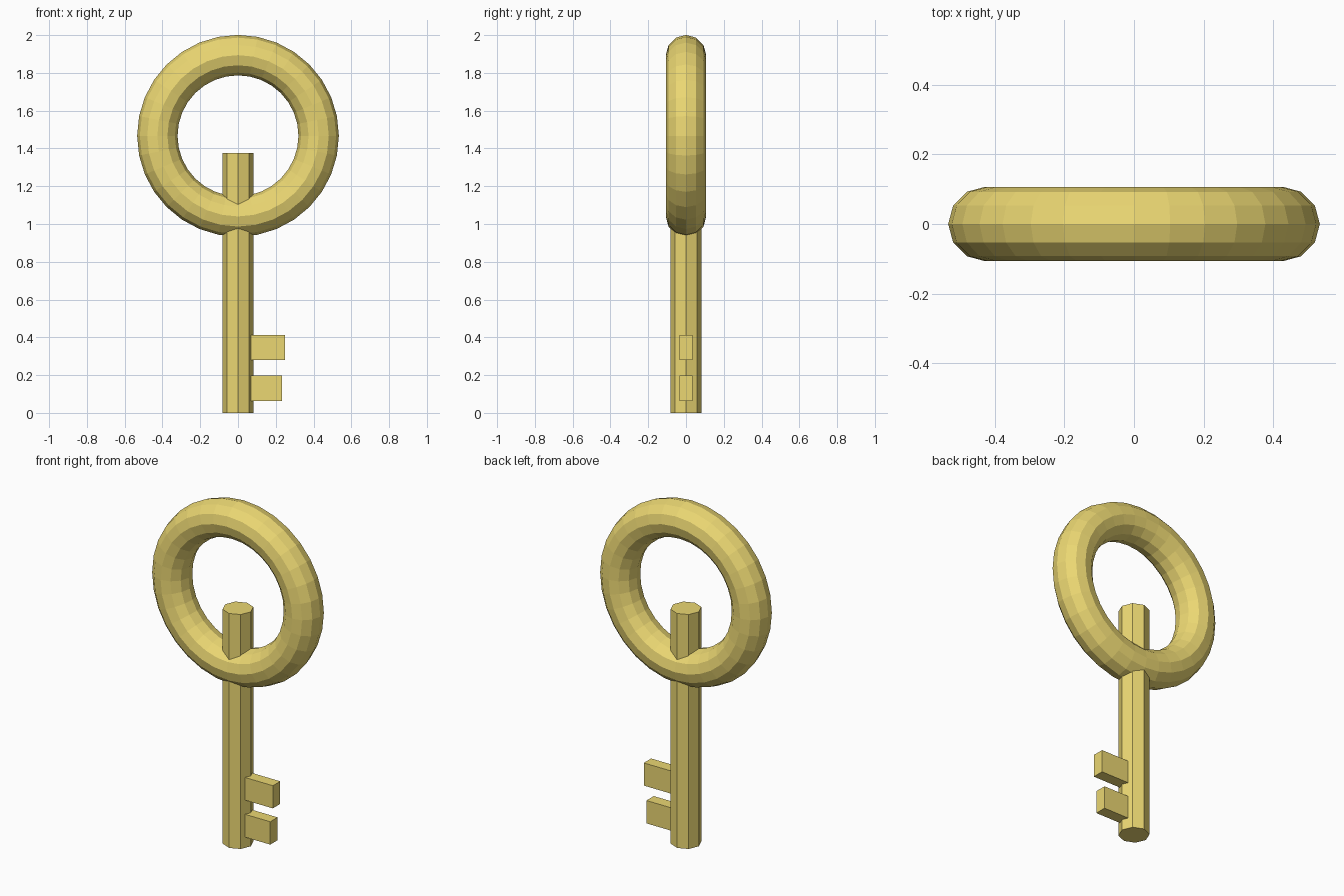
import bpy, math

if "Cube" in bpy.data.objects:
    bpy.data.objects.remove(bpy.data.objects["Cube"])

gold = bpy.data.materials.new("gold")
gold.diffuse_color = (0.83, 0.68, 0.17, 1)
gold.use_nodes = True
gold.node_tree.nodes["Principled BSDF"].inputs["Base Color"].default_value = gold.diffuse_color


def finish(name):
    ob = bpy.context.object
    ob.name = name
    ob.data.materials.append(gold)
    return ob


def box(name, x0, x1, y0, y1, z0, z1):
    bpy.ops.mesh.primitive_cube_add(
        size=1, location=((x0 + x1) / 2, (y0 + y1) / 2, (z0 + z1) / 2))
    ob = finish(name)
    ob.scale = (x1 - x0, y1 - y0, z1 - z0)
    return ob


# Ring handle, standing upright and facing front
bpy.ops.mesh.primitive_torus_add(
    major_radius=0.427, minor_radius=0.107, major_segments=32, minor_segments=12,
    location=(0, 0, 1.467), rotation=(math.pi / 2, 0, 0))
finish("ring_handle")

# Octagonal shaft that pokes through the bottom of the ring
shaft_top = 1.375
bpy.ops.mesh.primitive_cylinder_add(
    vertices=8, radius=0.083, depth=shaft_top, location=(0, 0, shaft_top / 2))
finish("shaft")

# Two teeth, the upper one slightly longer
for name, reach, low, high in (("upper_tooth", 0.25, 0.28, 0.413),
                               ("lower_tooth", 0.233, 0.063, 0.197)):
    box(name, 0.04, reach, -0.034, 0.034, low, high)
